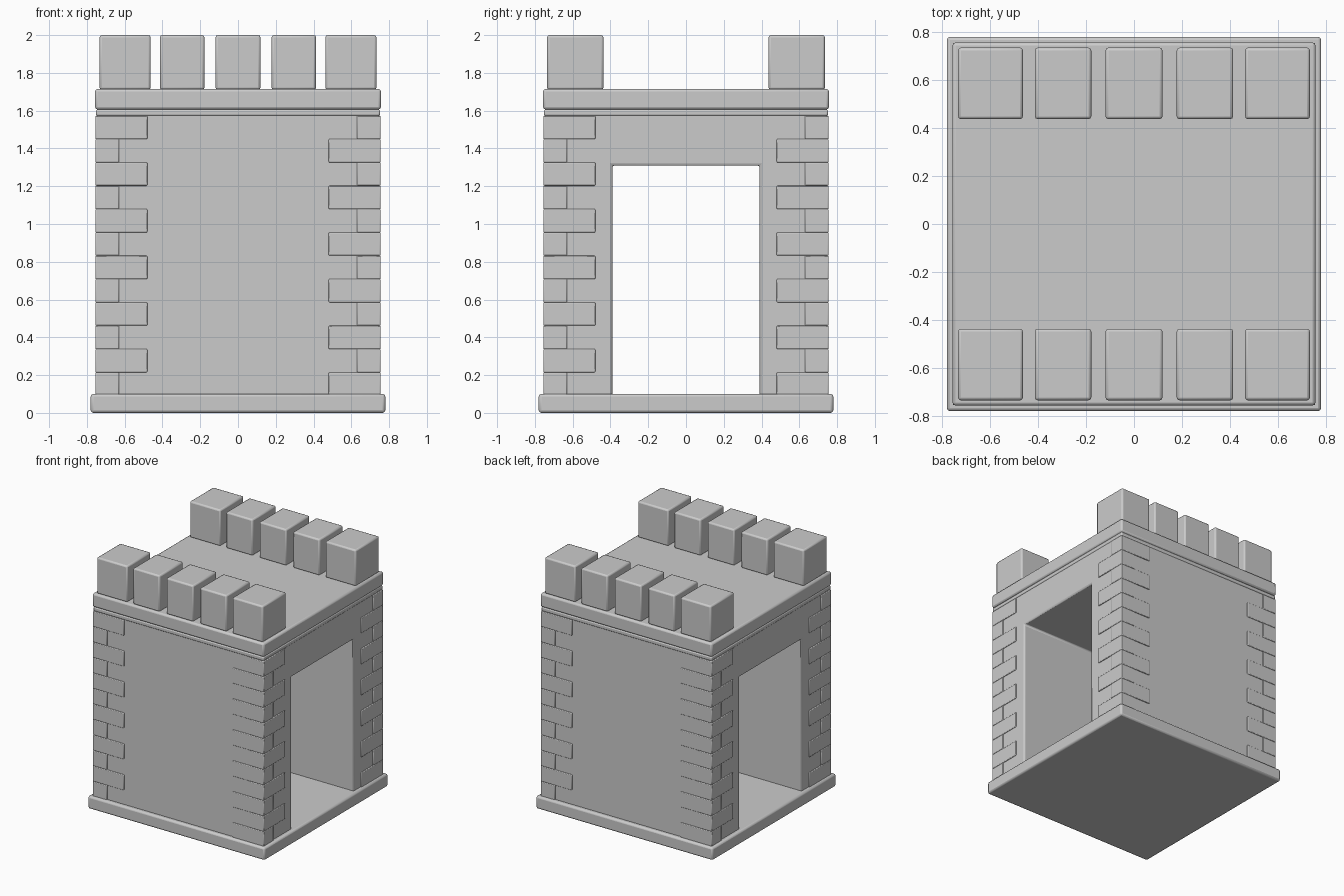
import bpy, bmesh, math
from mathutils import Matrix

if "Cube" in bpy.data.objects:
    bpy.data.objects.remove(bpy.data.objects["Cube"])


def finish(name, bm, bevel=0.0, segments=2):
    bmesh.ops.recalc_face_normals(bm, faces=bm.faces[:])
    mesh = bpy.data.meshes.new(name)
    bm.to_mesh(mesh)
    bm.free()
    ob = bpy.data.objects.new(name, mesh)
    bpy.context.collection.objects.link(ob)
    if bevel:
        mod = ob.modifiers.new("soft_edges", "BEVEL")
        mod.width = bevel
        mod.segments = segments
        mod.limit_method = 'ANGLE'
    bpy.ops.object.select_all(action='DESELECT')
    ob.select_set(True)
    bpy.context.view_layer.objects.active = ob
    bpy.ops.object.shade_smooth_by_angle(angle=math.radians(35))
    return ob


def box(name, x, y, z, bevel=0.0, turn=0.0):
    bm = bmesh.new()
    bmesh.ops.create_cube(bm, size=1)
    for v in bm.verts:
        v.co = [lo + (c + 0.5) * (hi - lo) for c, (lo, hi) in zip(v.co, (x, y, z))]
    bm.transform(Matrix.Rotation(turn, 4, 'Z'))
    return finish(name, bm, bevel)


# Floor slab
box("base_slab", (-0.78, 0.78), (-0.78, 0.78), (0, 0.10), 0.014)

# Gatehouse walls: an arch-like profile with a square passage, extruded along x
W = 0.748
bm = bmesh.new()
profile = [(-W, 0.09), (-W, 1.60), (W, 1.60), (W, 0.09),
           (0.39, 0.09), (0.39, 1.31), (-0.39, 1.31), (-0.39, 0.09)]
face = bm.faces.new([bm.verts.new((-W, y, z)) for y, z in profile])
ext = bmesh.ops.extrude_face_region(bm, geom=[face])
bmesh.ops.translate(bm, vec=(2 * W, 0, 0),
                    verts=[g for g in ext["geom"] if isinstance(g, bmesh.types.BMVert)])
finish("gate_walls", bm, 0.012)

# Corner stones: alternate long and short, repeated around the four corners
H = 0.1235
for corner in range(4):
    for row in range(12):
        top = 1.573 - row * H
        a, b = (0.63, 0.48) if row % 2 == 0 else (0.48, 0.63)
        box(f"corner_stone_{corner}_{row}", (a, 0.755), (-0.755, -b),
            (max(top - H, 0.09), top), 0.005, corner * math.pi / 2)

# Cornice: thin moulding below the thick roof slab
box("cornice_moulding", (-0.752, 0.752), (-0.752, 0.752), (1.573, 1.606), 0.008)
box("roof_slab", (-0.757, 0.757), (-0.757, 0.757), (1.606, 1.715), 0.014)

# Battlements along the front and back
spans = [(-0.733, -0.463), (-0.413, -0.178), (-0.119, 0.119), (0.178, 0.413), (0.463, 0.733)]
for side, ys in (("front", (-0.735, -0.437)), ("back", (0.437, 0.735))):
    for i, xs in enumerate(spans):
        box(f"battlement_{side}_{i}", xs, ys, (1.71, 2.0), 0.012)
